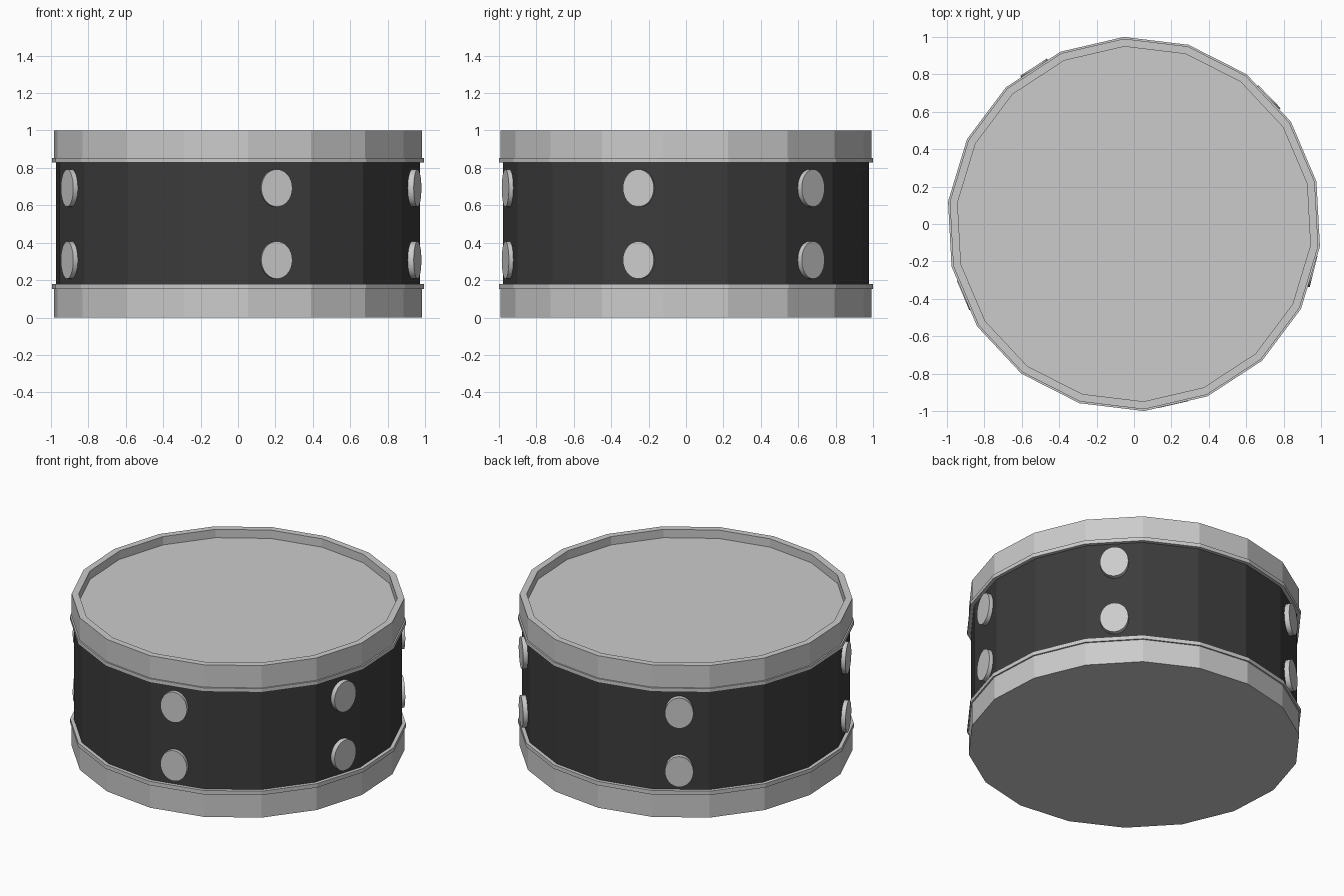
import bpy, bmesh
from math import cos, sin, pi, radians
from mathutils import Matrix, Vector

if "Cube" in bpy.data.objects:
    bpy.data.objects.remove(bpy.data.objects["Cube"])

SIDES = 18
OFFSET = radians(13.1)


def lathe(name, profile):
    """Spin an (r, z) profile into a faceted body; r = 0 ends close to a cap."""
    bm = bmesh.new()
    rings = []
    for r, z in profile:
        rings.append([bm.verts.new((r * cos(OFFSET + 2 * pi * i / SIDES),
                                    r * sin(OFFSET + 2 * pi * i / SIDES), z))
                      for i in range(SIDES)])
    for a, b in zip(rings, rings[1:]):
        for i in range(SIDES):
            j = (i + 1) % SIDES
            bm.faces.new((a[i], a[j], b[j], b[i]))
    bm.faces.new(rings[0][::-1])
    bm.faces.new(rings[-1])
    bmesh.ops.recalc_face_normals(bm, faces=bm.faces)
    me = bpy.data.meshes.new(name)
    bm.to_mesh(me)
    bm.free()
    ob = bpy.data.objects.new(name, me)
    bpy.context.collection.objects.link(ob)
    return ob


def lug(name, x, y, z, heading):
    """Oval disc facing outward; (x, y, z) is the centre of its outer face."""
    h = radians(heading)
    n = Vector((cos(h), sin(h), 0))
    t = Vector((-sin(h), cos(h), 0))
    depth = 0.05
    bpy.ops.mesh.primitive_cylinder_add(vertices=32, radius=1, depth=1)
    ob = bpy.context.object
    ob.name = name
    c = Vector((x, y, z)) - n * depth / 2
    m = Matrix((t * 0.085, Vector((0, 0, 0.1)), n * depth)).transposed().to_4x4()
    ob.data.transform(Matrix.Translation(c) @ m)
    ob.location = (0, 0, 0)
    bpy.ops.object.shade_smooth_by_angle(angle=radians(40))


# Dark shell
shell = lathe("drum_shell", [(0.979, 0.16), (0.979, 0.85)])
dark = bpy.data.materials.new("dark_shell")
dark.diffuse_color = (0.045, 0.045, 0.045, 1)
dark.use_nodes = True
dark.node_tree.nodes["Principled BSDF"].inputs["Base Color"].default_value = dark.diffuse_color
shell.data.materials.append(dark)

# Bottom hoop with flange and flat underside
lathe("bottom_hoop", [(0.992, 0), (0.992, 0.152), (1.0015, 0.152), (1.0015, 0.178), (0.95, 0.178)])

# Top hoop with flange, raised rim and recessed drum head
lathe("top_hoop_and_head", [(0.95, 0.828), (1.0015, 0.828), (1.0015, 0.853),
                            (0.992, 0.853), (0.992, 1.0), (0.95, 1.0), (0.95, 0.945)])

# Pairs of lugs around the shell: face centre x, y and heading
lugs = [(0.208, -0.966, -77), (0.96, -0.255, -14), (0.725, 0.68, 44),
        (-0.537, 0.838, 123), (-0.914, -0.382, 203)]
for i, (x, y, heading) in enumerate(lugs):
    for label, z in (("lower", 0.307), ("upper", 0.692)):
        lug(f"{label}_lug_{i + 1}", x, y, z, heading)
